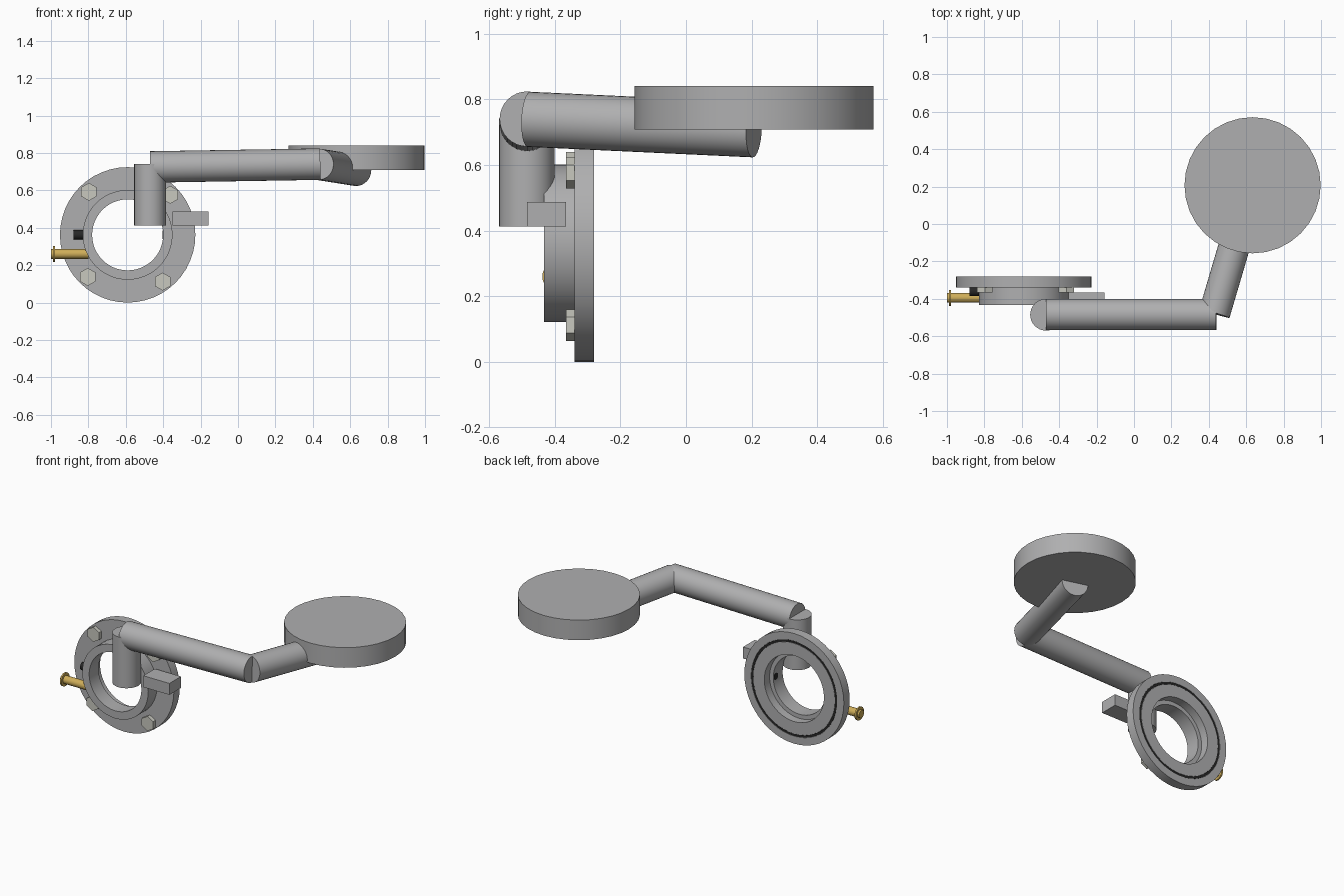
import bpy, bmesh, math
from mathutils import Vector

if "Cube" in bpy.data.objects:
    bpy.data.objects.remove(bpy.data.objects["Cube"])


def material(name, rgb):
    m = bpy.data.materials.new(name)
    m.diffuse_color = (*rgb, 1)
    m.use_nodes = True
    m.node_tree.nodes["Principled BSDF"].inputs["Base Color"].default_value = m.diffuse_color
    return m


grey = material("dark_grey", (0.43, 0.43, 0.435))
brass = material("brass", (0.62, 0.42, 0.10))
steel = material("pale_steel", (0.58, 0.58, 0.52))
black = material("black_rubber", (0.02, 0.02, 0.02))


def finish(obj, name, mat=grey, smooth=True):
    obj.name = name
    obj.data.materials.append(mat)
    if smooth:
        bpy.ops.object.select_all(action='DESELECT')
        obj.select_set(True)
        bpy.context.view_layer.objects.active = obj
        bpy.ops.object.shade_smooth_by_angle(angle=math.radians(30))
    return obj


def rod(name, a, b, r, sides=32, mat=grey, smooth=True):
    """Capped cylinder between two points."""
    a, b = Vector(a), Vector(b)
    bpy.ops.mesh.primitive_cylinder_add(vertices=sides, radius=r, depth=(b - a).length,
                                        location=(a + b) / 2)
    obj = bpy.context.object
    obj.rotation_mode = 'QUATERNION'
    obj.rotation_quaternion = (b - a).to_track_quat('Z', 'Y')
    return finish(obj, name, mat, smooth)


def lathe(name, profile, centre, sides=48, mat=grey):
    """Closed (radius, y) profile spun around the y axis."""
    bm = bmesh.new()
    rings = []
    for i in range(sides):
        t = 2 * math.pi * i / sides
        rings.append([bm.verts.new((r * math.cos(t), y, r * math.sin(t))) for r, y in profile])
    n = len(profile)
    for i in range(sides):
        p, q = rings[i], rings[(i + 1) % sides]
        for j in range(n):
            k = (j + 1) % n
            bm.faces.new((p[j], p[k], q[k], q[j]))
    bmesh.ops.recalc_face_normals(bm, faces=bm.faces)
    me = bpy.data.meshes.new(name)
    bm.to_mesh(me)
    bm.free()
    obj = bpy.data.objects.new(name, me)
    bpy.context.collection.objects.link(obj)
    obj.location = centre
    return finish(obj, name, mat)


# Flange with raised hub, stepped bore and seal groove in the back face
centre = (-0.59, 0, 0.362)
lathe("flange", [(0.19, -0.432), (0.24, -0.432), (0.24, -0.34), (0.362, -0.34),
                 (0.362, -0.28), (0.313, -0.28), (0.313, -0.294), (0.297, -0.294),
                 (0.297, -0.28), (0.217, -0.28), (0.217, -0.335), (0.19, -0.335)], centre)
lathe("seal_ring", [(0.298, -0.293), (0.312, -0.293), (0.312, -0.281), (0.298, -0.281)],
      centre, mat=black)

# Hex bolts
for i, (x, z) in enumerate([(-0.797, 0.592), (-0.362, 0.576), (-0.803, 0.137), (-0.403, 0.112)]):
    rod(f"bolt_{i + 1}", (x, -0.365, z), (x, -0.335, z), 0.048, 6, steel, False)

# Brass pin with collar, and dark plugs on the hub side and bore wall
rod("pin", (-1.0, -0.395, 0.26), (-0.80, -0.395, 0.26), 0.026, 24, brass)
rod("pin_collar", (-0.988, -0.395, 0.26), (-0.978, -0.395, 0.26), 0.043, 24, brass)
rod("plug", (-0.88, -0.36, 0.362), (-0.82, -0.36, 0.362), 0.025, 20, black)
rod("bore_plug", (-0.403, -0.36, 0.362), (-0.37, -0.36, 0.362), 0.022, 20, black)

# Side block
bpy.ops.mesh.primitive_cube_add(size=1, location=(-0.254, -0.425, 0.45))
block = bpy.context.object
block.scale = (0.19, 0.12, 0.075)
finish(block, "side_block", smooth=False)

# Pipe run: riser, long arm, end arm
rod("riser", (-0.47, -0.485, 0.412), (-0.47, -0.485, 0.742), 0.085)
rod("long_arm", (-0.47, -0.484, 0.725), (0.44, -0.484, 0.74), 0.084)
rod("end_arm", (0.43, -0.478, 0.739), (0.632, 0.207, 0.707), 0.084)

# Round plate at the end of the arm
rod("plate", (0.634, 0.207, 0.708), (0.634, 0.207, 0.84), 0.364)
